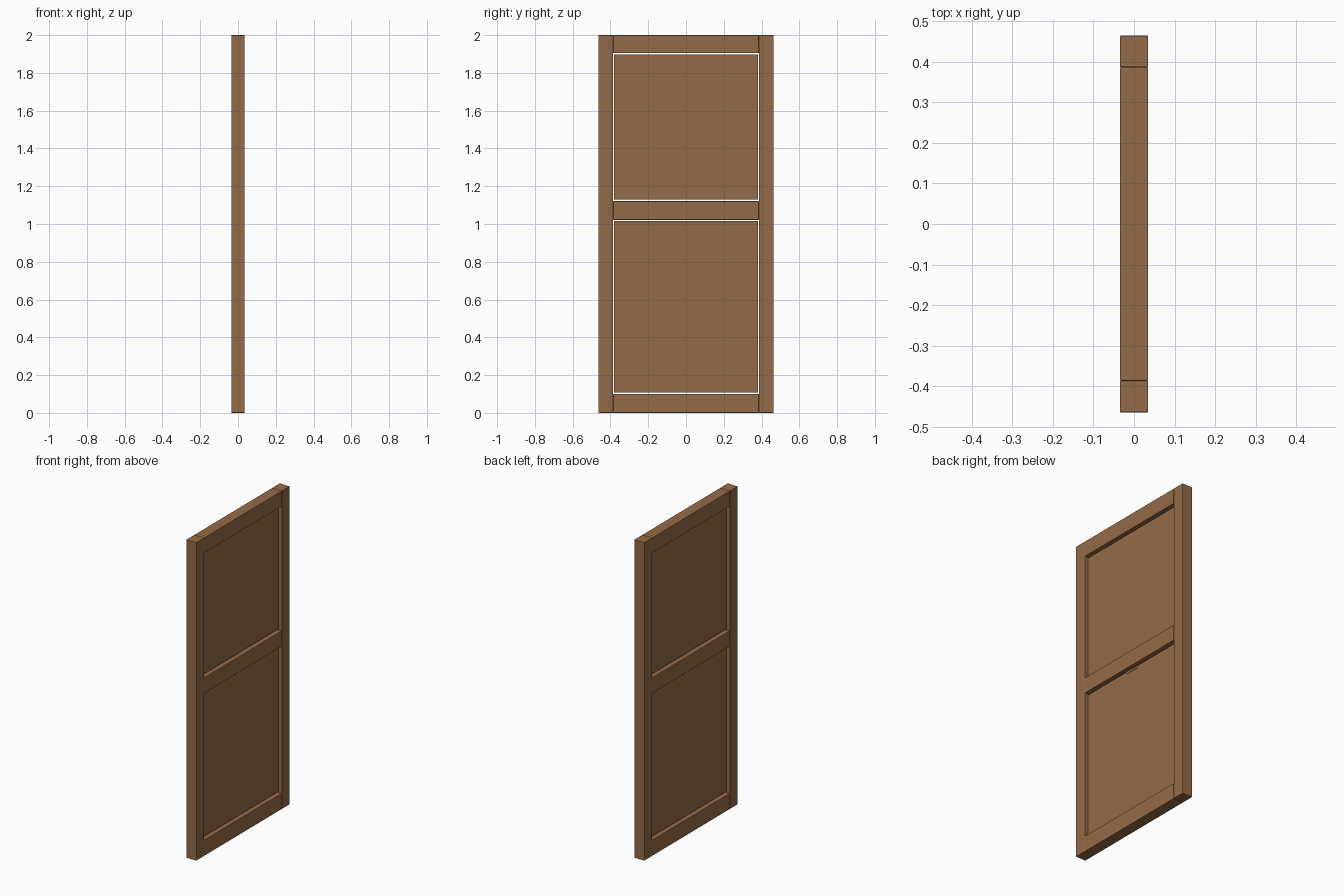
import bpy

if "Cube" in bpy.data.objects:
    bpy.data.objects.remove(bpy.data.objects["Cube"])

wood = bpy.data.materials.new("brown_wood")
wood.diffuse_color = (0.30, 0.147, 0.064, 1)
wood.use_nodes = True
wood.node_tree.nodes["Principled BSDF"].inputs["Base Color"].default_value = wood.diffuse_color


def box(name, half_x, y0, y1, z0, z1, bevel=0.0):
    """Box centred on x = 0, with optional softened edges."""
    bpy.ops.mesh.primitive_cube_add(size=1, location=(0, (y0 + y1) / 2, (z0 + z1) / 2))
    ob = bpy.context.object
    ob.name = name
    ob.scale = (half_x * 2, y1 - y0, z1 - z0)
    bpy.ops.object.transform_apply(location=False, rotation=False, scale=True)
    ob.data.materials.append(wood)
    if bevel:
        mod = ob.modifiers.new("soft_edges", 'BEVEL')
        mod.width = bevel
        mod.segments = 2
    return ob


HALF_T = 0.035   # frame half thickness
OUT_Y = 0.464    # outer edge of the door
IN_Y = 0.386     # inner edge of the stiles
PANEL_Y = 0.380  # narrow gap between panel and stile

# Upright stiles
box("left_stile", HALF_T, -OUT_Y, -IN_Y, 0, 2, 0.003)
box("right_stile", HALF_T, IN_Y, OUT_Y, 0, 2, 0.003)

# Cross rails
for name, z0, z1 in (("bottom_rail", 0, 0.10),
                     ("middle_rail", 1.022, 1.121),
                     ("top_rail", 1.904, 2.0)):
    box(name, HALF_T, -IN_Y, IN_Y, z0, z1, 0.003)

# Recessed panels
for name, z0, z1 in (("lower_panel", 0.108, 1.015),
                     ("upper_panel", 1.129, 1.898)):
    box(name, 0.015, -PANEL_Y, PANEL_Y, z0, z1)

# Small block at the top of the lower panel
box("catch_block", 0.017, -0.05, 0.05, 1.0, 1.015)
